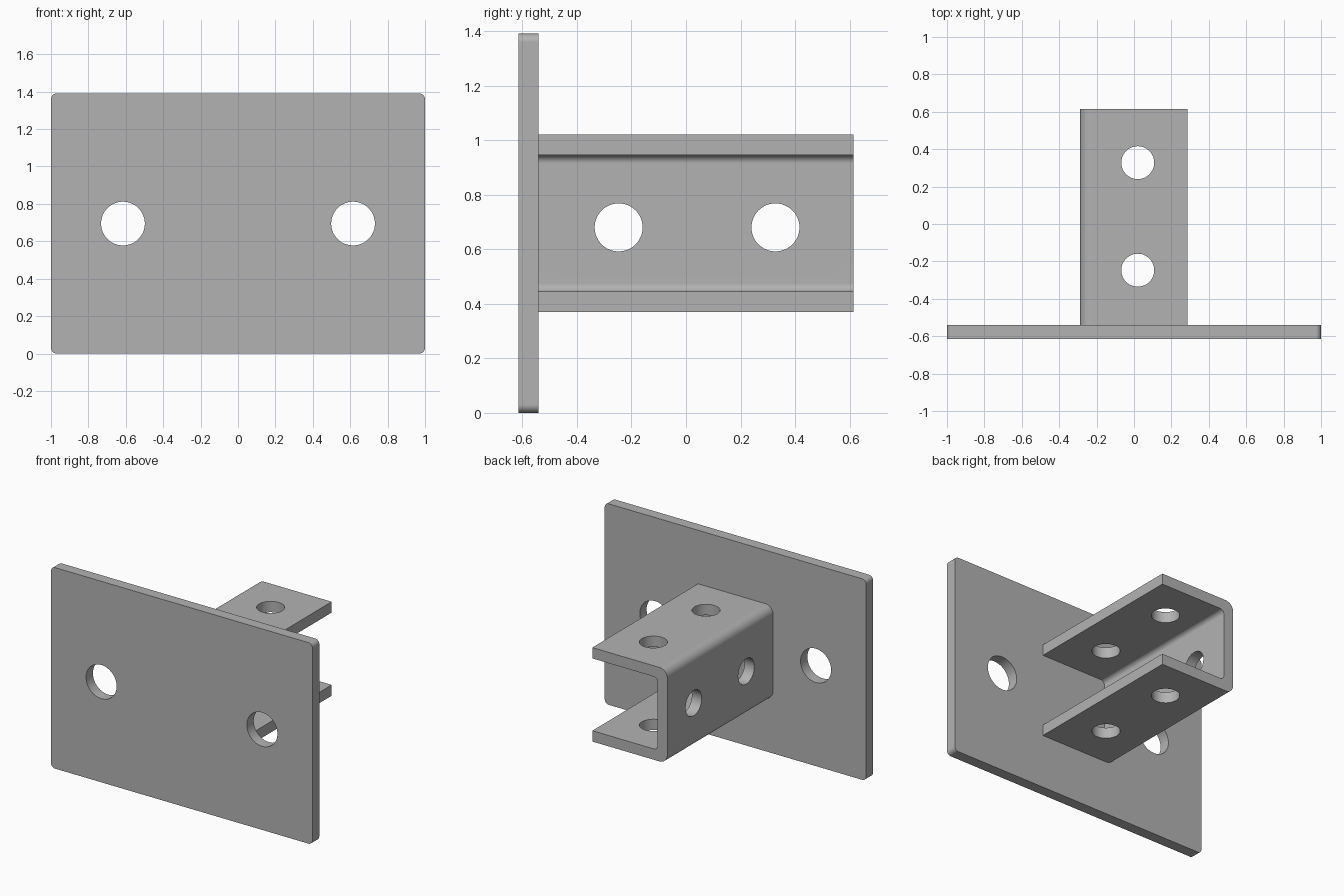
import bpy
import bmesh
import math
from mathutils import Matrix, Vector

cube = bpy.data.objects.get("Cube")
if cube:
    bpy.data.objects.remove(cube, do_unlink=True)

steel = bpy.data.materials.new("grey_steel")
steel.use_nodes = True
steel.diffuse_color = (0.45, 0.45, 0.45, 1)
bsdf = steel.node_tree.nodes["Principled BSDF"]
bsdf.inputs["Base Color"].default_value = steel.diffuse_color
bsdf.inputs["Roughness"].default_value = 0.6


def rounded(corners, steps=8):
    """Outline in x and z from (x, z, radius) corners, each rounded by an arc."""
    points = []
    for i, (x, z, radius) in enumerate(corners):
        p = Vector((x, z))
        if radius == 0:
            points.append(p)
            continue
        a = (Vector(corners[i - 1][:2]) - p).normalized()
        b = (Vector(corners[(i + 1) % len(corners)][:2]) - p).normalized()
        centre = p + (a + b) * radius
        for s in range(steps + 1):
            t = math.pi / 2 * s / steps
            points.append(centre - radius * (b * math.cos(t) + a * math.sin(t)))
    return points


def extrude(name, outline, y0, y1):
    """Solid made by sweeping an outline from y0 to y1."""
    bm = bmesh.new()
    face = bm.faces.new([bm.verts.new((p.x, y0, p.y)) for p in outline])
    swept = bmesh.ops.extrude_face_region(bm, geom=[face])["geom"]
    verts = [g for g in swept if isinstance(g, bmesh.types.BMVert)]
    bmesh.ops.translate(bm, verts=verts, vec=(0, y1 - y0, 0))
    bmesh.ops.recalc_face_normals(bm, faces=bm.faces)
    return finish_mesh(name, bm)


def finish_mesh(name, bm):
    mesh = bpy.data.meshes.new(name)
    bm.to_mesh(mesh)
    bm.free()
    obj = bpy.data.objects.new(name, mesh)
    bpy.context.collection.objects.link(obj)
    mesh.materials.append(steel)
    return obj


def drill(obj, holes):
    """Cut round holes given as (centre, axis, radius, depth)."""
    bm = bmesh.new()
    for centre, axis, radius, depth in holes:
        turn = Vector((0, 0, 1)).rotation_difference(Vector(axis)).to_matrix().to_4x4()
        bmesh.ops.create_cone(bm, cap_ends=True, segments=48, radius1=radius,
                              radius2=radius, depth=depth,
                              matrix=Matrix.Translation(centre) @ turn)
    cutter = finish_mesh("hole_cutter", bm)
    cutter.hide_render = True
    cut = obj.modifiers.new("holes", "BOOLEAN")
    cut.operation = "DIFFERENCE"
    cut.solver = "EXACT"
    cut.object = cutter
    bpy.ops.object.select_all(action="DESELECT")
    bpy.context.view_layer.objects.active = obj
    obj.select_set(True)
    bpy.ops.object.modifier_apply(modifier=cut.name)
    bpy.data.objects.remove(cutter, do_unlink=True)
    bpy.ops.object.shade_smooth_by_angle(angle=math.radians(30))
    # Keep the broad faces flat beside the rounded corners
    flat = obj.modifiers.new("flat_faces", "WEIGHTED_NORMAL")
    flat.keep_sharp = True


# Mounting plate with two bolt holes
FRONT, SEAT, BACK = -0.615, -0.54, 0.615
HEIGHT = 1.39
plate = extrude("mounting_plate", rounded([
    (-1, 0, 0.03), (1, 0, 0.03), (1, HEIGHT, 0.03), (-1, HEIGHT, 0.03)]), FRONT, SEAT)
drill(plate, [((side * 0.615, SEAT, HEIGHT / 2), (0, 1, 0), 0.117, 0.4)
              for side in (-1, 1)])

# U-shaped channel, open towards +x
X0, X1, Z0, Z1, T = -0.288, 0.286, 0.37, 1.02, 0.075
OUTER, INNER = 0.06, 0.03
channel = extrude("channel", rounded([
    (X1, Z0, 0), (X1, Z0 + T, 0), (X0 + T, Z0 + T, INNER), (X0 + T, Z1 - T, INNER),
    (X1, Z1 - T, 0), (X1, Z1, 0), (X0, Z1, OUTER), (X0, Z0, OUTER)]), SEAT, BACK)
holes = []
for y in (-0.247, 0.328):
    holes.append(((0.02, y, 0.695), (0, 0, 1), 0.088, 1))
    holes.append(((X0, y, 0.68), (1, 0, 0), 0.088, 0.3))
# The two drilling directions are kept apart so the cutters never overlap
drill(channel, holes)
